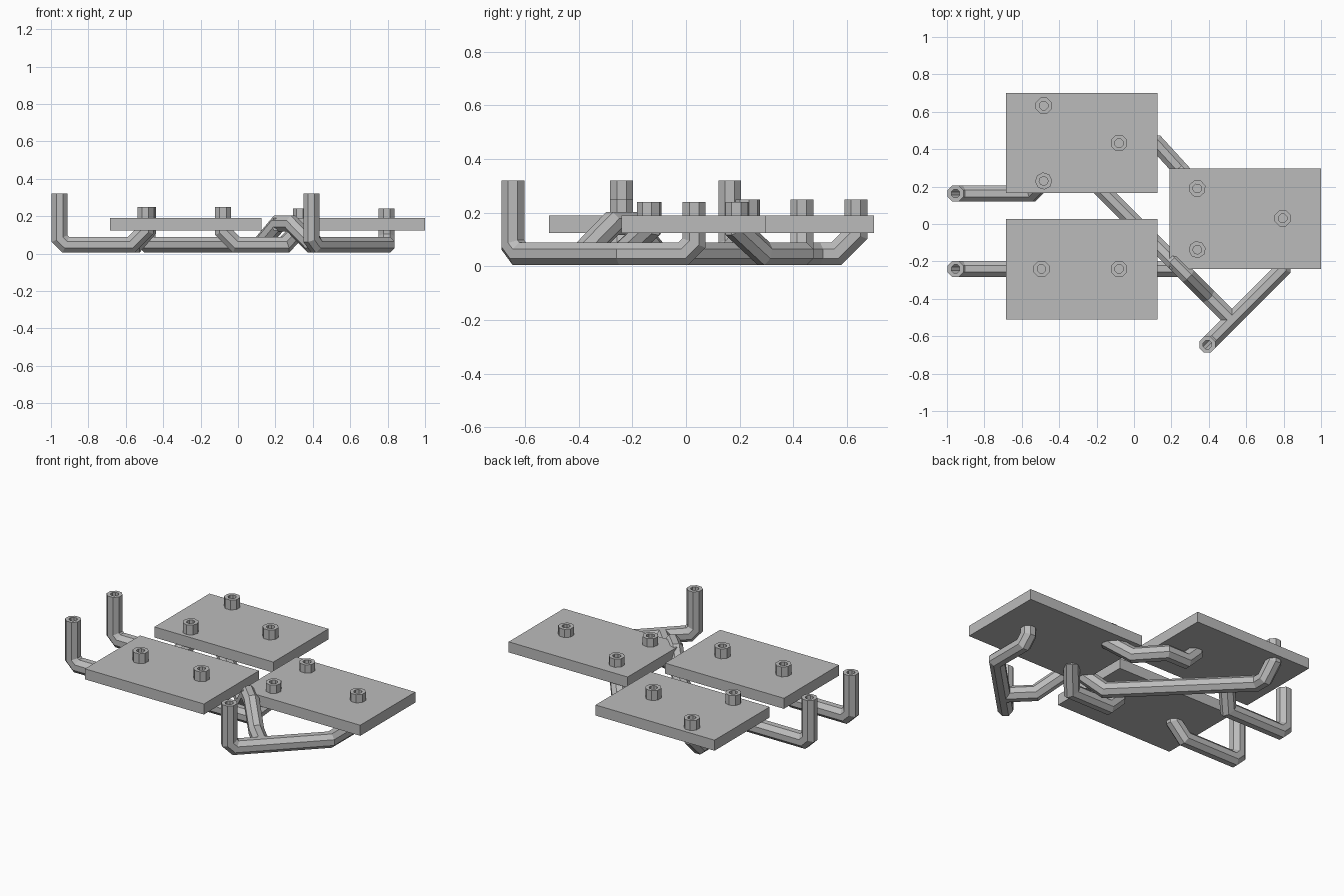
import bpy, bmesh, math
from mathutils import Vector

cube = bpy.data.objects.get("Cube")
if cube:
    bpy.data.objects.remove(cube, do_unlink=True)

grey = bpy.data.materials.new("plain grey")
grey.use_nodes = True
grey.diffuse_color = (0.5, 0.5, 0.5, 1)
grey.node_tree.nodes["Principled BSDF"].inputs["Base Color"].default_value = (0.5, 0.5, 0.5, 1)

R, BORE, SIDES = 0.046, 0.024, 8
Z = 0.047          # centre height of the horizontal runs
TALL = 0.32        # top of the free pipe ends


def finish(name, bm):
    bmesh.ops.recalc_face_normals(bm, faces=bm.faces)
    mesh = bpy.data.meshes.new(name)
    bm.to_mesh(mesh)
    bm.free()
    mesh.materials.append(grey)
    obj = bpy.data.objects.new(name, mesh)
    bpy.context.scene.collection.objects.link(obj)
    return obj


def plate(name, x, y):
    bm = bmesh.new()
    bmesh.ops.create_cube(bm, size=1)
    for v in bm.verts:
        v.co = (x + v.co.x * 0.81, y + v.co.y * 0.536, 0.157 + v.co.z * 0.065)
    finish(name, bm)


def pipe(name, path):
    """Hollow eight-sided pipe with mitred bends; the path starts vertically."""
    pts = [Vector(p) for p in path]
    dirs = [(b - a).normalized() for a, b in zip(pts, pts[1:])]
    bm = bmesh.new()
    ends = []
    for radius in (R, BORE):
        ring = []
        for i in range(SIDES):
            a = math.tau * (i + 0.5) / SIDES
            ring.append(pts[0] + Vector((math.cos(a), math.sin(a), 0)) * radius)
        loops = [[bm.verts.new(c) for c in ring]]
        for k, d in enumerate(dirs):
            # slide the ring along the run onto the mitre plane of the next bend
            n = (d + dirs[min(k + 1, len(dirs) - 1)]).normalized()
            ring = [c + d * ((pts[k + 1] - c).dot(n) / d.dot(n)) for c in ring]
            loops.append([bm.verts.new(c) for c in ring])
        for a, b in zip(loops, loops[1:]):
            for i in range(SIDES):
                j = (i + 1) % SIDES
                bm.faces.new((a[i], a[j], b[j], b[i]))
        ends.append((loops[0], loops[-1]))
    # rims joining the outer wall to the bore
    for outer, inner in zip(*ends):
        for i in range(SIDES):
            j = (i + 1) % SIDES
            bm.faces.new((outer[i], outer[j], inner[j], inner[i]))
    finish(name, bm)


# Three rectangular plates
plate("back_plate", -0.28, 0.433)
plate("front_plate", -0.28, -0.242)
plate("side_plate", 0.595, 0.028)

# Inlet pipes with tall free ends
pipe("front_inlet_pipe", [
    (-0.954, -0.24, TALL), (-0.954, -0.24, 0.08), (-0.92, -0.24, Z),
    (-0.57, -0.24, Z), (-0.495, -0.24, 0.122), (-0.495, -0.24, 0.25)])
pipe("back_inlet_pipe", [
    (-0.954, 0.163, TALL), (-0.954, 0.163, 0.08), (-0.92, 0.163, Z),
    (-0.55, 0.163, Z), (-0.483, 0.23, 0.125), (-0.483, 0.23, 0.25)])
pipe("outlet_pipe", [
    (0.392, -0.645, TALL), (0.392, -0.645, 0.08), (0.416, -0.621, Z),
    (0.795, -0.242, Z), (0.795, -0.01, Z), (0.795, 0.03, 0.087), (0.795, 0.03, 0.24)])

# Pipes linking the plates
pipe("front_link_pipe", [
    (-0.08, -0.24, 0.25), (-0.08, -0.24, 0.117), (-0.01, -0.24, Z),
    (0.25, -0.24, Z), (0.338, -0.137, 0.14), (0.338, -0.137, 0.24)])
pipe("back_link_pipe", [
    (-0.08, 0.432, 0.25), (-0.08, 0.432, 0.117), (-0.01, 0.432, Z),
    (0.12, 0.432, Z), (0.25, 0.29, Z), (0.338, 0.19, 0.14), (0.338, 0.19, 0.24)])

# Long diagonal pipe that hops over the front link and joins the outlet
pipe("bypass_pipe", [
    (-0.483, 0.633, 0.25), (-0.483, 0.633, 0.12), (-0.483, 0.56, Z),
    (-0.483, 0.493, Z), (0.12, -0.11, Z), (0.215, -0.205, 0.16),
    (0.285, -0.275, 0.16), (0.395, -0.385, Z), (0.515, -0.505, Z)])
